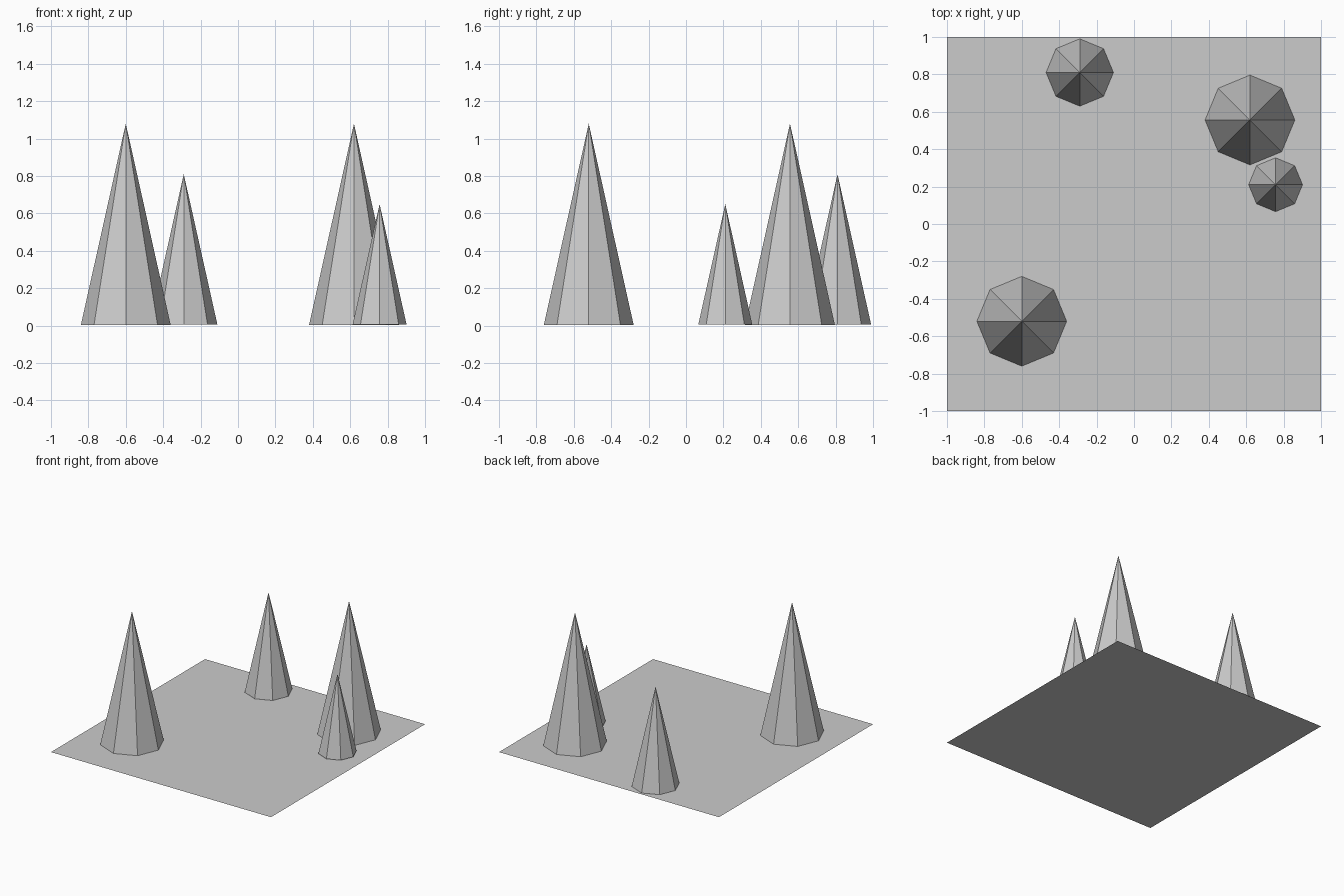
import bpy

if "Cube" in bpy.data.objects:
    bpy.data.objects.remove(bpy.data.objects["Cube"])

# Flat square ground sheet
bpy.ops.mesh.primitive_plane_add(size=2, location=(0, 0, 0))
bpy.context.object.name = "ground_sheet"


def add_tree(name, x, y, radius, top, base):
    """Eight-sided pointed tree with corners on the x and y axes."""
    bpy.ops.mesh.primitive_cone_add(
        vertices=8, radius1=radius, radius2=0, depth=top - base,
        location=(x, y, (top + base) / 2))
    bpy.context.object.name = name


# Trees: x, y, radius, top height, base height
trees = [
    (-0.60, -0.52, 0.24, 1.08, 0.004),
    (-0.29, 0.81, 0.18, 0.81, 0.005),
    (0.62, 0.556, 0.24, 1.08, 0.004),
    (0.757, 0.21, 0.144, 0.65, 0.007),
]
for i, tree in enumerate(trees, 1):
    add_tree(f"cone_tree_{i}", *tree)
